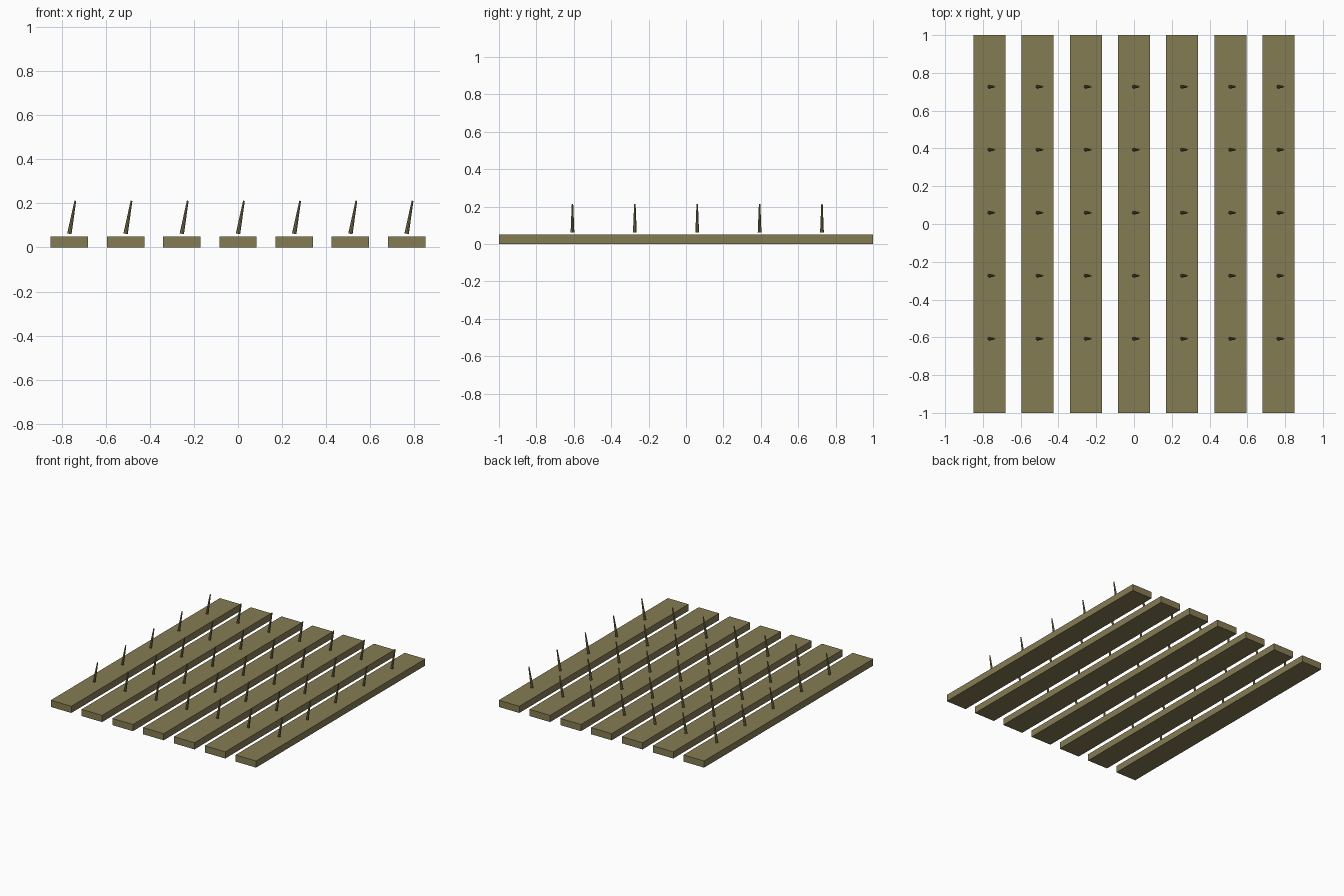
import bpy
import bmesh
from mathutils import Matrix, Vector

if "Cube" in bpy.data.objects:
    bpy.data.objects.remove(bpy.data.objects["Cube"])

PITCH = 0.255
WIDTH, LENGTH, THICK = 0.17, 2.0, 0.05
SPIKE_Y = [-0.607 + 0.3335 * i for i in range(5)]

wood = bpy.data.materials.new("olive_wood")
wood.diffuse_color = (0.235, 0.202, 0.088, 1.0)
wood.use_nodes = True
wood.node_tree.nodes["Principled BSDF"].inputs["Base Color"].default_value = wood.diffuse_color


def make_object(name, bm):
    mesh = bpy.data.meshes.new(name)
    bm.to_mesh(mesh)
    bm.free()
    mesh.materials.append(wood)
    obj = bpy.data.objects.new(name, mesh)
    bpy.context.collection.objects.link(obj)
    return obj


# Flat board lying along y
def make_board(name, x):
    bm = bmesh.new()
    bmesh.ops.create_cube(bm, size=1.0, matrix=Matrix.Translation((x, 0, THICK / 2))
                          @ Matrix.Diagonal((WIDTH, LENGTH, THICK, 1)))
    return make_object(name, bm)


# Thin tapered spike leaning towards +x, hovering just above the board
def make_spike(name, x, y):
    low, high = Vector((x, y, 0.062)), Vector((x + 0.027, y, 0.212))
    axis = high - low
    turn = axis.to_track_quat('Z', 'Y').to_matrix().to_4x4()
    bm = bmesh.new()
    bmesh.ops.create_cone(bm, cap_ends=True, segments=8, radius1=0.01, radius2=0.004,
                          depth=axis.length,
                          matrix=Matrix.Translation((low + high) / 2) @ turn)
    return make_object(name, bm)


# Seven boards, each with a row of five spikes
for i in range(7):
    x = (i - 3) * PITCH
    make_board(f"board_{i + 1}", x)
    for j, y in enumerate(SPIKE_Y):
        make_spike(f"spike_{i + 1}_{j + 1}", x, y)
